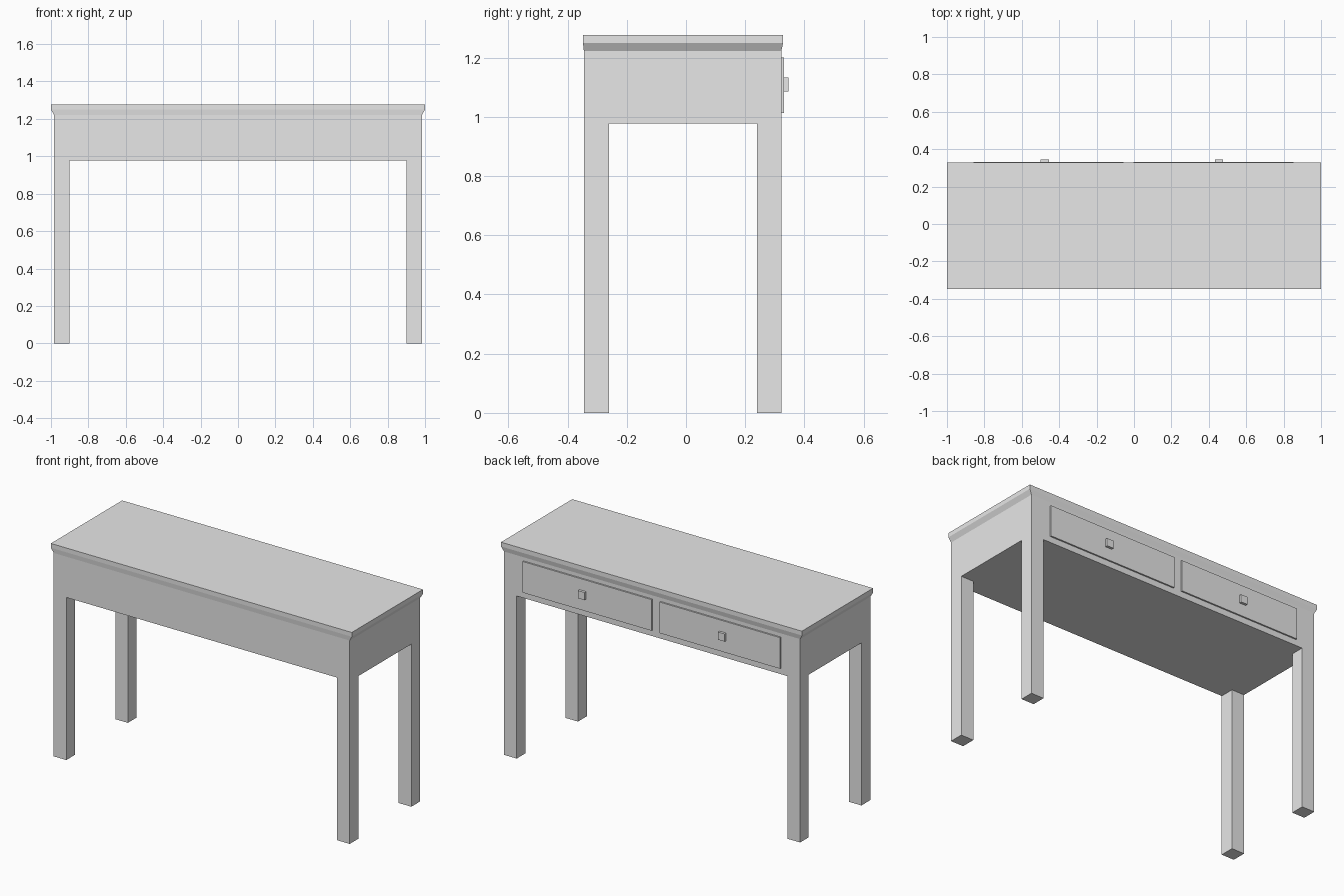
import bpy
import bmesh

cube = bpy.data.objects.get("Cube")
if cube:
    bpy.data.objects.remove(cube, do_unlink=True)

grey = bpy.data.materials.new("plain_grey")
grey.use_nodes = True
colour = (0.8, 0.8, 0.8, 1)
grey.diffuse_color = colour
grey.node_tree.nodes["Principled BSDF"].inputs["Base Color"].default_value = colour


def finish(name, bm):
    bmesh.ops.recalc_face_normals(bm, faces=bm.faces)
    mesh = bpy.data.meshes.new(name)
    bm.to_mesh(mesh)
    bm.free()
    mesh.materials.append(grey)
    obj = bpy.data.objects.new(name, mesh)
    bpy.context.collection.objects.link(obj)
    return obj


def ring(bm, x, y0, y1, z):
    """Rectangle of vertices, centred in x, at height z."""
    return [bm.verts.new((px, py, z))
            for px, py in ((-x, y0), (x, y0), (x, y1), (-x, y1))]


def loft(name, sections):
    """Closed solid through a stack of rectangles."""
    bm = bmesh.new()
    rings = [ring(bm, *s) for s in sections]
    for low, high in zip(rings, rings[1:]):
        for i in range(4):
            j = (i + 1) % 4
            bm.faces.new((low[i], low[j], high[j], high[i]))
    bm.faces.new(rings[0])
    bm.faces.new(rings[-1])
    return finish(name, bm)


def box(name, x0, x1, y0, y1, z0, z1):
    obj = loft(name, [((x1 - x0) / 2, y0, y1, z0), ((x1 - x0) / 2, y0, y1, z1)])
    obj.location.x = (x0 + x1) / 2
    return obj


FRONT, BACK, SIDE = -0.345, 0.322, 0.984
APRON, RIM = 0.977, 1.222

# Apron, with the overhanging top and its sloped underside
loft("table_body", [
    (SIDE, FRONT, BACK, APRON),
    (SIDE, FRONT, BACK, RIM),
    (1.0, -0.348, 0.328, 1.25),
    (1.0, -0.348, 0.328, 1.276),
])

# Four square legs
for side, sign in (("left", 1), ("right", -1)):
    x0, x1 = sorted((sign * 0.9, sign * SIDE))
    box("front_leg_" + side, x0, x1, FRONT, -0.26, 0, APRON)
    box("back_leg_" + side, x0, x1, 0.24, BACK, 0, APRON)

# Two drawer fronts with square knobs
for side, x0, x1, knob in (("left", -0.003, 0.854, 0.455),
                           ("right", -0.857, -0.056, -0.477)):
    box("drawer_front_" + side, x0, x1, BACK - 0.01, 0.331, 1.013, 1.2)
    box("drawer_knob_" + side, knob - 0.022, knob + 0.022,
        0.325, 0.346, 1.086, 1.132)
